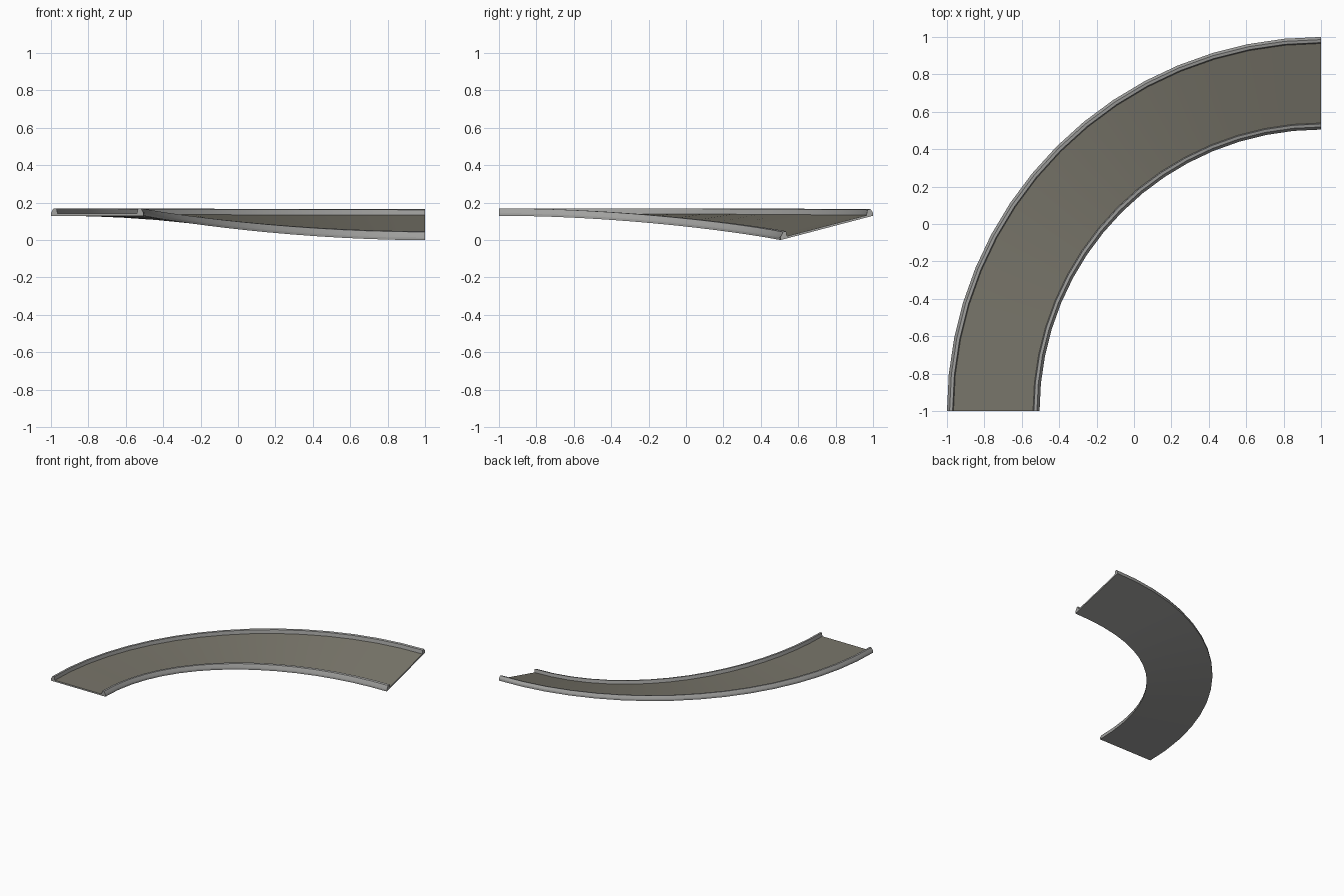
import bpy, bmesh, math

if "Cube" in bpy.data.objects:
    bpy.data.objects.remove(bpy.data.objects["Cube"])

SEGMENTS = 16
R_OUT = 2.0          # outer radius of the bend, centred on (1, -1)
WIDTH = 0.495
BASE = 0.13          # underside height at the flat end, and total bank drop


def material(name, rgb):
    m = bpy.data.materials.new(name)
    m.diffuse_color = (*rgb, 1)
    m.use_nodes = True
    m.node_tree.nodes["Principled BSDF"].inputs["Base Color"].default_value = m.diffuse_color
    return m


road_grey = material("warm road grey", (0.19, 0.18, 0.145))
rail_grey = material("light rail grey", (0.36, 0.36, 0.35))


def place(u, h, f):
    """Point u in from the outer edge, h above the underside, at fraction f of the bend."""
    a = f * math.pi / 2
    r = R_OUT - u
    ease = f * f * (3 - 2 * f)                 # banking eases in and out
    z = BASE + h - BASE * ease * u / WIDTH
    return (1 - r * math.cos(a), -1 + r * math.sin(a), z)


def sweep(name, profile, mats, road_edge=None, skip_edge=None):
    """Sweep a closed cross-section around the bend."""
    bm = bmesh.new()
    rings = [[bm.verts.new(place(u, h, i / SEGMENTS)) for u, h in profile]
             for i in range(SEGMENTS + 1)]
    n = len(profile)
    for a, b in zip(rings, rings[1:]):
        for k in range(n):
            if k == skip_edge:
                continue
            j = (k + 1) % n
            face = bm.faces.new((a[k], b[k], b[j], a[j]))
            if k == road_edge:
                face.material_index = 1
    bm.faces.new(rings[0])
    bm.faces.new(rings[-1][::-1])
    bmesh.ops.recalc_face_normals(bm, faces=bm.faces)
    me = bpy.data.meshes.new(name)
    bm.to_mesh(me)
    bm.free()
    for m in mats:
        me.materials.append(m)
    ob = bpy.data.objects.new(name, me)
    bpy.context.collection.objects.link(ob)
    bpy.ops.object.select_all(action='DESELECT')
    ob.select_set(True)
    bpy.context.view_layer.objects.active = ob
    bpy.ops.object.shade_smooth_by_angle(angle=math.radians(20))
    return ob


# Road deck: thin slab, top face in road colour
T = 0.012
sweep("road_deck", [(0, 0), (0, T), (WIDTH, T), (WIDTH, 0)],
      [rail_grey, road_grey], road_edge=1)

# Guard rails: chamfered kerb, mirrored for the inner edge; bottom sits on the deck
kerb = [(0, T), (0.002, 0.02), (0.014, 0.04), (0.030, 0.04), (0.035, T)]
sweep("outer_rail", kerb, [rail_grey], skip_edge=4)
sweep("inner_rail", [(WIDTH - u, h) for u, h in kerb], [rail_grey], skip_edge=4)
